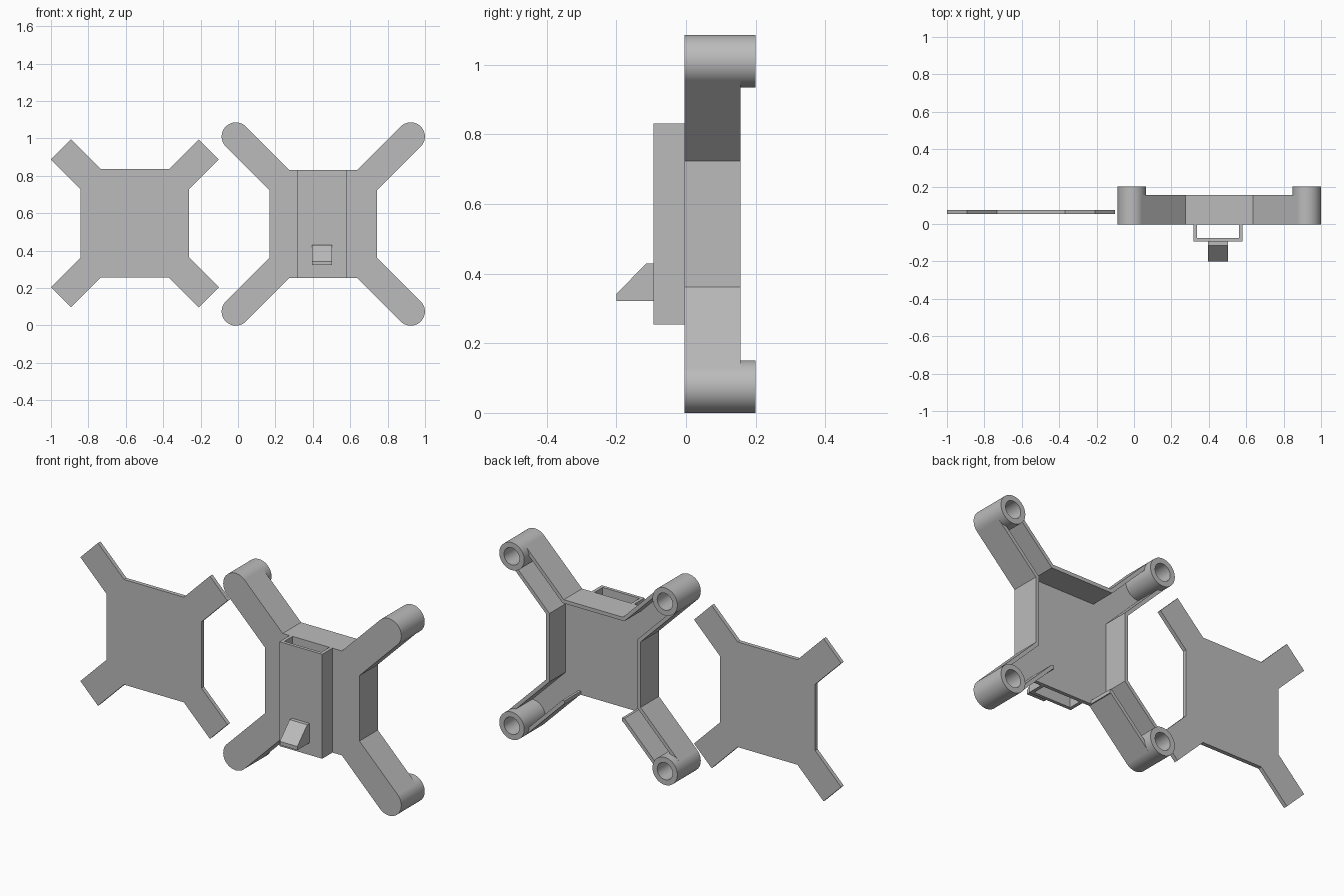
import bpy, bmesh
from math import radians, sqrt, tau
from mathutils import Vector, Matrix

if "Cube" in bpy.data.objects:
    bpy.data.objects.remove(bpy.data.objects["Cube"])

# Single plain grey plastic
grey = bpy.data.materials.new("grey_plastic")
grey.use_nodes = True
colour = (0.5, 0.5, 0.5, 1)
grey.diffuse_color = colour
grey.node_tree.nodes["Principled BSDF"].inputs["Base Color"].default_value = colour

BODY = (0.456, 0.5425)        # frame centre in x, z
COVER = (-0.551, 0.546)       # cover centre in x, z
HALF, ARM, WALL = 0.288, 0.076, 0.02
REACH = 0.661                 # frame centre to motor mount centre
FRONT, BACK, MOUNT_BACK = -0.004, 0.156, 0.2


def finish(name, bm):
    bmesh.ops.recalc_face_normals(bm, faces=bm.faces[:])
    mesh = bpy.data.meshes.new(name)
    bm.to_mesh(mesh)
    bm.free()
    mesh.materials.append(grey)
    obj = bpy.data.objects.new(name, mesh)
    bpy.context.collection.objects.link(obj)
    return obj


def prism(name, points, axis, start, end):
    """Extrude a 2D outline along one axis; points use the other two axes in order."""
    def place(p, depth):
        co = list(p)
        co.insert(axis, depth)
        return co
    bm = bmesh.new()
    face = bm.faces.new([bm.verts.new(place(p, start)) for p in points])
    new = bmesh.ops.extrude_face_region(bm, geom=[face])["geom"]
    shift = Vector(place((0, 0), end - start))
    bmesh.ops.translate(bm, vec=shift, verts=[v for v in new if isinstance(v, bmesh.types.BMVert)])
    return finish(name, bm)


def cross(centre, half, arm, reach):
    """Square outline with a diagonal arm at every corner."""
    r = sqrt(0.5)
    inset = half - arm / r
    corner = [(half, inset), ((reach + arm) * r, (reach - arm) * r),
              ((reach - arm) * r, (reach + arm) * r), (inset, half)]
    points = []
    for k in range(4):
        turn = Matrix.Rotation(radians(90 * k), 2)
        points += [Vector(centre) + turn @ Vector(p) for p in corner]
    return points


def box_outline(a0, a1, b0, b1):
    return [(a0, b0), (a1, b0), (a1, b1), (a0, b1)]


def cut(obj, cutter):
    mod = obj.modifiers.new("cut", "BOOLEAN")
    mod.operation, mod.solver, mod.object = "DIFFERENCE", "EXACT", cutter
    graph = bpy.context.evaluated_depsgraph_get()
    mesh = bpy.data.meshes.new_from_object(obj.evaluated_get(graph))
    obj.modifiers.clear()
    obj.data = mesh
    bpy.data.objects.remove(cutter)


cx, cz = BODY

# Hollow frame, open at the back and along the lower edge
frame = prism("frame_shell", cross(BODY, HALF, ARM, REACH), 1, FRONT, BACK)
cut(frame, prism("cavity_cutter", cross(BODY, HALF - WALL, ARM - WALL, REACH + 0.1),
                 1, FRONT + WALL, BACK + 0.1))
cut(frame, prism("lower_cutter", box_outline(cx - 0.175, cx + 0.175, cz - 0.35, cz - 0.25),
                 1, FRONT + WALL, BACK + 0.1))


# Round motor mounts with blind holes
def motor_mount(name, x, z):
    hole, floor = 0.047, FRONT + WALL
    profile = [(0, FRONT), (ARM, FRONT), (ARM, MOUNT_BACK),
               (hole, MOUNT_BACK), (hole, floor), (0, floor)]
    bm = bmesh.new()
    verts = [bm.verts.new((r, y, 0)) for r, y in profile]
    edges = [bm.edges.new(pair) for pair in zip(verts, verts[1:])]
    bmesh.ops.spin(bm, geom=verts + edges, cent=(0, 0, 0), axis=(0, 1, 0),
                   angle=tau, steps=48, use_duplicate=False)
    bmesh.ops.remove_doubles(bm, verts=bm.verts[:], dist=0.0001)
    bmesh.ops.translate(bm, vec=(x, 0, z), verts=bm.verts[:])
    obj = finish(name, bm)
    bpy.ops.object.select_all(action="DESELECT")
    obj.select_set(True)
    bpy.context.view_layer.objects.active = obj
    bpy.ops.object.shade_smooth_by_angle(angle=radians(30))


offset = REACH * sqrt(0.5)
for side, sx in (("left", 1), ("right", -1)):
    for level, sz in (("upper", 1), ("lower", -1)):
        motor_mount(f"{level}_{side}_motor_mount", cx + sx * offset, cz + sz * offset)

# Open-ended sleeve on the front
x0, x1, y0, t = 0.318, 0.579, -0.093, 0.018
sleeve = [(x0, FRONT), (x0, y0), (x1, y0), (x1, FRONT),
          (x1 - t, FRONT), (x1 - t, y0 + t), (x0 + t, y0 + t), (x0 + t, FRONT)]
prism("front_sleeve", sleeve, 2, cz - HALF, cz + HALF)

# Wedge-shaped catch on the sleeve
catch = [(y0, 0.322), (-0.2, 0.322), (-0.2, 0.342), (-0.114, 0.429), (y0, 0.429)]
prism("sleeve_catch", catch, 0, 0.395, 0.502)

# Separate flat cover
prism("back_cover", cross(COVER, HALF + 0.002, ARM, 0.559), 1, 0.054, 0.076)
